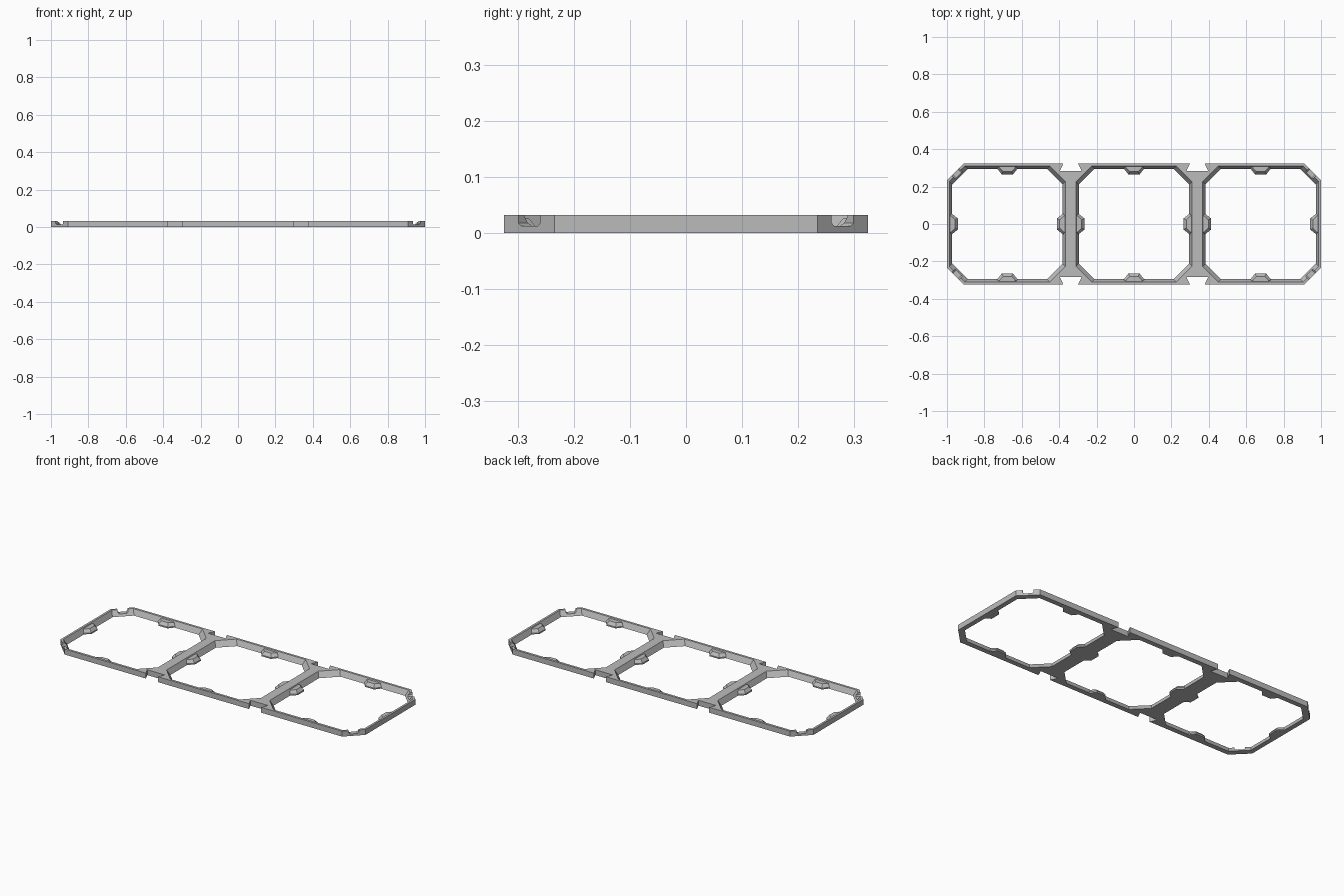
import bpy, bmesh, math
from mathutils import Matrix

if "Cube" in bpy.data.objects:
    bpy.data.objects.remove(bpy.data.objects["Cube"], do_unlink=True)

HEIGHT = 0.032
PITCH = 0.677      # spacing of the three openings
HALF_Y = 0.324

grey = bpy.data.materials.new("plain grey")
grey.use_nodes = True
grey.diffuse_color = (0.5, 0.5, 0.5, 1)
grey.node_tree.nodes["Principled BSDF"].inputs["Base Color"].default_value = (0.5, 0.5, 0.5, 1)


def loft(name, rings, matrix=None):
    """Solid through a stack of rings with equal point counts."""
    bm = bmesh.new()
    loops = [[bm.verts.new(p) for p in ring] for ring in rings]
    bm.faces.new(loops[0])
    bm.faces.new(loops[-1])
    n = len(loops[0])
    for low, high in zip(loops, loops[1:]):
        for i in range(n):
            j = (i + 1) % n
            bm.faces.new((low[i], low[j], high[j], high[i]))
    if matrix:
        bm.transform(matrix)
    bmesh.ops.recalc_face_normals(bm, faces=bm.faces)
    mesh = bpy.data.meshes.new(name)
    bm.to_mesh(mesh)
    bm.free()
    mesh.materials.append(grey)
    obj = bpy.data.objects.new(name, mesh)
    bpy.context.scene.collection.objects.link(obj)
    return obj


def chamfered(hx, hy, cut, z, cx=0):
    """Rectangle ring with cut corners."""
    quarter = [(hx, hy - cut), (hx - cut, hy)]
    ring = quarter + [(-x, y) for x, y in reversed(quarter)]
    ring += [(-x, -y) for x, y in ring]
    return [(x + cx, y, z) for x, y in ring]


def flat(points, z):
    return [(x, y, z) for x, y in points]


# Slab with cut corners
frame = loft("tray_frame", [chamfered(1, HALF_Y, 0.09, z) for z in (0, HEIGHT)])
cutters = []

# Three openings with sloping walls
for col in (-1, 0, 1):
    rings = [chamfered(0.295 + 0.47 * z, 0.295 + 0.47 * z, 0.083, z, col * PITCH)
             for z in (-0.01, HEIGHT + 0.01)]
    cutters.append(loft("opening_cutter", rings))

# Dovetail slots at both ends of each crossbar
dovetail = [(-0.058, 0.284), (0.058, 0.284), (0.027, 0.35), (-0.027, 0.35)]
for side in (-1, 1):
    for turn in (0, math.pi):
        place = Matrix.Translation((side * PITCH / 2, 0, 0)) @ Matrix.Rotation(turn, 4, "Z")
        cutters.append(loft("dovetail_cutter", [flat(dovetail, z) for z in (-0.02, 0.05)], place))

# Channels across the four cut corners
channel = [(-0.028, 0.05), (-0.028, 0.018), (-0.02, 0.012),
           (0.02, 0.012), (0.028, 0.018), (0.028, 0.05)]
for sx in (-1, 1):
    for sy in (-1, 1):
        place = (Matrix.Translation((sx * 0.955, sy * (HALF_Y - 0.045), 0))
                 @ Matrix.Rotation(math.atan2(sy, sx), 4, "Z"))
        rings = [[(x, y, z) for y, z in channel] for x in (-0.06, 0.06)]
        cutters.append(loft("corner_channel_cutter", rings, place))

# Cut everything out, then drop the cutters
for cutter in cutters:
    cutter.hide_render = True
    mod = frame.modifiers.new("cut", "BOOLEAN")
    mod.operation = "DIFFERENCE"
    mod.solver = "EXACT"
    mod.object = cutter
bpy.context.view_layer.update()
graph = bpy.context.evaluated_depsgraph_get()
finished = bpy.data.meshes.new_from_object(frame.evaluated_get(graph))
frame.modifiers.clear()
frame.data = finished
finished.materials.clear()
finished.materials.append(grey)
for cutter in cutters:
    bpy.data.objects.remove(cutter, do_unlink=True)

# Tapered tabs in the middle of every opening side
tab_low = [(-0.055, 0.31), (-0.055, 0.297), (-0.03, 0.265),
           (0.03, 0.265), (0.055, 0.297), (0.055, 0.31)]
tab_high = [(-0.042, 0.31), (-0.042, 0.3), (-0.022, 0.28),
            (0.022, 0.28), (0.042, 0.3), (0.042, 0.31)]
for col in (-1, 0, 1):
    for quarter in range(4):
        place = (Matrix.Translation((col * PITCH, 0, 0))
                 @ Matrix.Rotation(quarter * math.pi / 2, 4, "Z"))
        loft("retaining_tab", [flat(tab_low, 0), flat(tab_low, 0.008), flat(tab_high, 0.026)], place)
